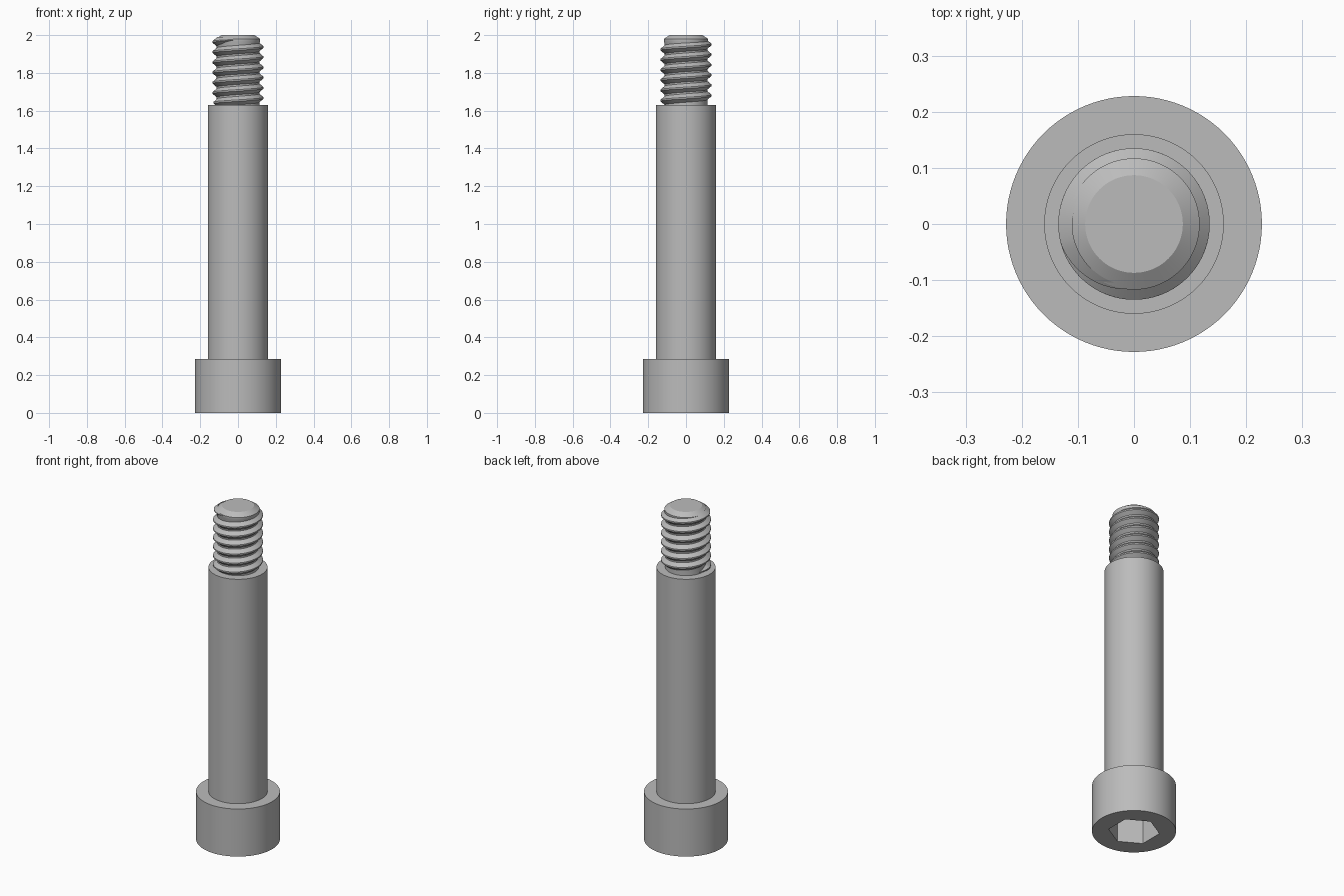
import bpy, bmesh, math

cube = bpy.data.objects.get("Cube")
if cube:
    bpy.data.objects.remove(cube, do_unlink=True)

SEGMENTS = 96
steel = bpy.data.materials.new("grey_steel")
steel.use_nodes = True
steel.diffuse_color = (0.5, 0.5, 0.5, 1)
steel.node_tree.nodes["Principled BSDF"].inputs["Base Color"].default_value = (0.5, 0.5, 0.5, 1)


def make_object(name, bm):
    bmesh.ops.recalc_face_normals(bm, faces=bm.faces)
    mesh = bpy.data.meshes.new(name)
    bm.to_mesh(mesh)
    bm.free()
    mesh.materials.append(steel)
    obj = bpy.data.objects.new(name, mesh)
    bpy.context.collection.objects.link(obj)
    return obj


def skin(name, rings):
    """Join rings of points with quads and cap both ends."""
    bm = bmesh.new()
    loops = [[bm.verts.new(p) for p in ring] for ring in rings]
    n = len(loops[0])
    for a, b in zip(loops, loops[1:]):
        for i in range(n):
            j = (i + 1) % n
            bm.faces.new((a[i], a[j], b[j], b[i]))
    bm.faces.new(loops[0])
    bm.faces.new(loops[-1])
    return make_object(name, bm)


def lathe(name, profile, sides=SEGMENTS, turn=0.0):
    angles = [turn + math.tau * i / sides for i in range(sides)]
    return skin(name, [[(r * math.cos(a), r * math.sin(a), z) for a in angles]
                       for r, z in profile])


def smooth(obj):
    bpy.ops.object.select_all(action='DESELECT')
    obj.select_set(True)
    bpy.context.view_layer.objects.active = obj
    bpy.ops.object.shade_smooth_by_angle(angle=math.radians(30))


# Cylindrical head with a hexagonal socket in its underside
head = lathe("head", [(0.228, 0), (0.228, 0.285)])
cutter = lathe("socket_cutter", [(0.14, -0.1), (0.14, 0.17)], 6, math.pi / 6)
cutter.hide_render = True
cut = head.modifiers.new("socket", 'BOOLEAN')
cut.operation = 'DIFFERENCE'
cut.solver = 'EXACT'
cut.object = cutter
bpy.context.view_layer.objects.active = head
bpy.ops.object.modifier_apply(modifier=cut.name)
bpy.data.objects.remove(cutter, do_unlink=True)

# Plain shoulder and the chamfered core of the threaded end
shoulder = lathe("shoulder", [(0.16, 0.285), (0.16, 1.63)])
core = lathe("thread_core", [(0.113, 1.63), (0.113, 1.955), (0.117, 1.965),
                             (0.117, 1.98), (0.087, 2.0)])

# Right-hand helical thread ridge, fading out at both ends
PITCH, ROOT, CREST = 0.054, 0.11, 0.135
START, END = -math.pi * 1.1, math.pi * 11.6
STEPS = 610
sections = []
for i in range(STEPS + 1):
    t = START + (END - START) * i / STEPS
    fade = max(0.02, min(1, (t - START) / 0.6, (END - t) / 1.6))
    z = 1.667 + PITCH * t / math.tau
    tip = ROOT + (CREST - ROOT) * fade
    wide, narrow = 0.025 * fade, 0.004 * fade
    outline = [(ROOT, -wide), (tip, -narrow), (tip, narrow), (ROOT, wide)]
    sections.append([(r * math.cos(t), r * math.sin(t), z + dz) for r, dz in outline])
thread = skin("thread", sections)

for part in (head, shoulder, core, thread):
    smooth(part)
